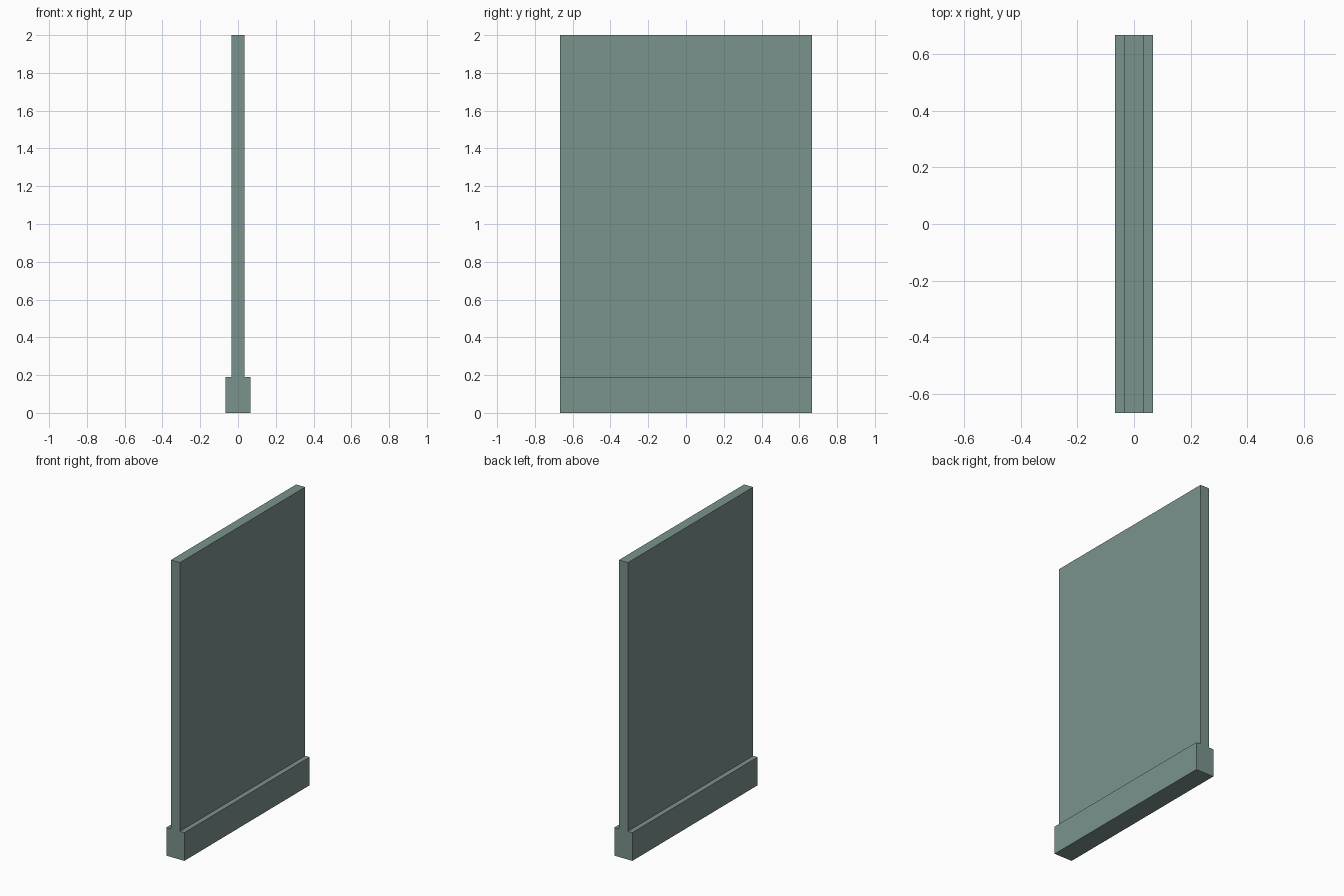
import bpy
import bmesh

if "Cube" in bpy.data.objects:
    bpy.data.objects.remove(bpy.data.objects["Cube"])

# Dimensions
WALL_HALF = 0.0335     # half thickness of the panel
BASE_HALF = 0.0667     # half thickness of the skirting
BASE_H = 0.19
HEIGHT = 2.0
LENGTH = 1.333

paint = bpy.data.materials.new("grey_green_paint")
paint.diffuse_color = (0.198, 0.292, 0.267, 1.0)
paint.use_nodes = True
paint.node_tree.nodes["Principled BSDF"].inputs["Base Color"].default_value = paint.diffuse_color

# Wall panel with skirting on both sides: mirrored half profile, extruded along y
half = [(BASE_HALF, 0), (BASE_HALF, BASE_H), (WALL_HALF, BASE_H), (WALL_HALF, HEIGHT)]
profile = half + [(-x, z) for x, z in reversed(half)]

bm = bmesh.new()
face = bm.faces.new([bm.verts.new((x, -LENGTH / 2, z)) for x, z in profile])
ext = bmesh.ops.extrude_face_region(bm, geom=[face], use_keep_orig=True)
moved = [v for v in ext["geom"] if isinstance(v, bmesh.types.BMVert)]
bmesh.ops.translate(bm, verts=moved, vec=(0, LENGTH, 0))
bmesh.ops.recalc_face_normals(bm, faces=bm.faces)

mesh = bpy.data.meshes.new("wall_panel")
bm.to_mesh(mesh)
bm.free()
mesh.materials.append(paint)
wall = bpy.data.objects.new("wall_panel", mesh)
bpy.context.collection.objects.link(wall)
